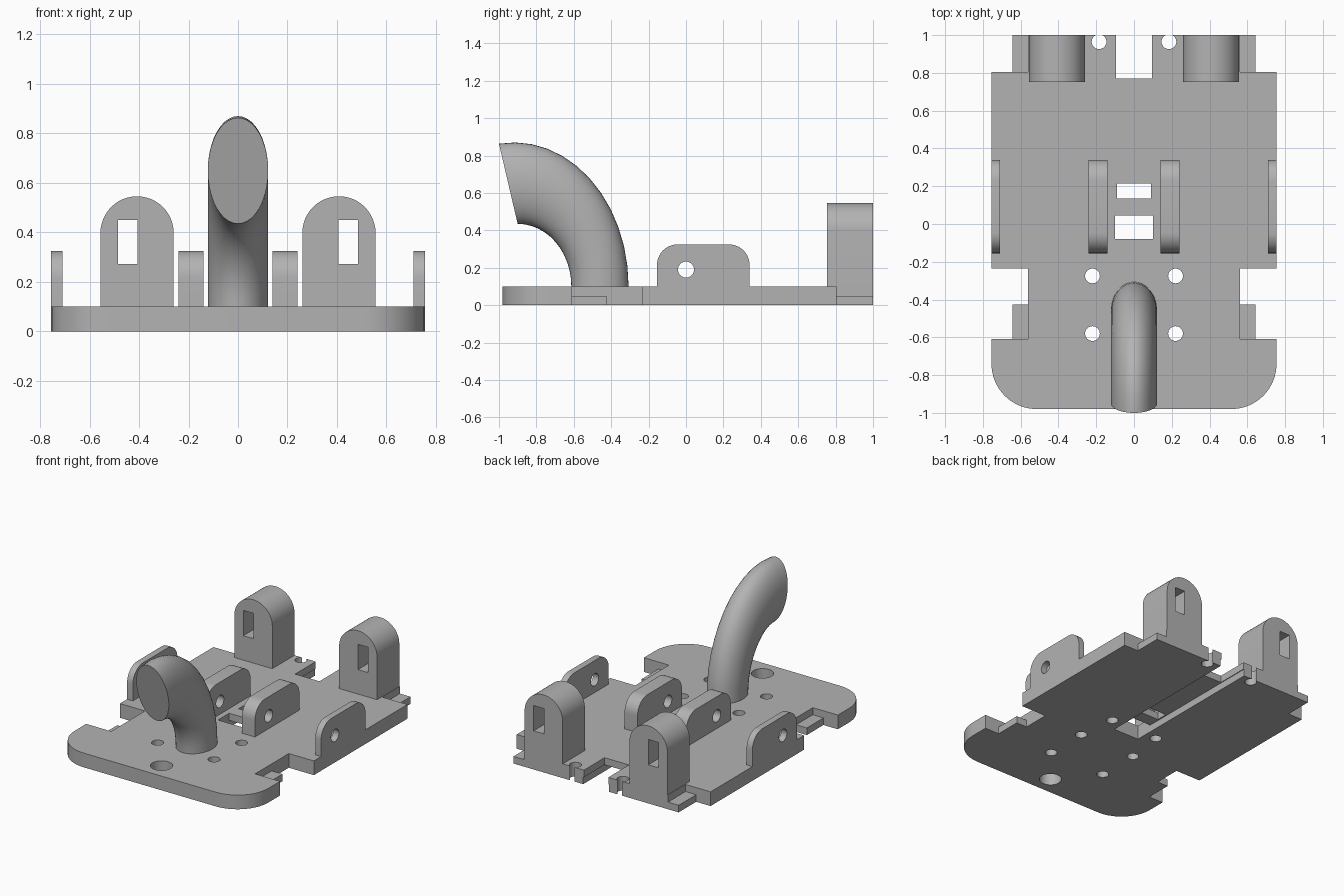
import bpy
import bmesh
from math import sin, cos, pi, radians
from mathutils import Vector

default = bpy.data.objects.get("Cube")
if default:
    bpy.data.objects.remove(default, do_unlink=True)

grey = bpy.data.materials.new("plain grey")
grey.use_nodes = True
grey.diffuse_color = (0.45, 0.45, 0.45, 1)
grey.node_tree.nodes["Principled BSDF"].inputs["Base Color"].default_value = (0.45, 0.45, 0.45, 1)


def finish(name, bm):
    bmesh.ops.recalc_face_normals(bm, faces=bm.faces)
    mesh = bpy.data.meshes.new(name)
    bm.to_mesh(mesh)
    bm.free()
    mesh.materials.append(grey)
    ob = bpy.data.objects.new(name, mesh)
    bpy.context.collection.objects.link(ob)
    return ob


def prism(name, outline, start, end):
    """Extrude a closed 3D outline, given as a function of depth, between two depths."""
    bm = bmesh.new()
    a = [bm.verts.new(p) for p in outline(start)]
    b = [bm.verts.new(p) for p in outline(end)]
    bm.faces.new(a)
    bm.faces.new(b)
    for i in range(len(a)):
        j = (i + 1) % len(a)
        bm.faces.new((a[i], a[j], b[j], b[i]))
    return finish(name, bm)


def box(name, x0, x1, y0, y1, z0, z1):
    return prism(name, lambda z: [(x0, y0, z), (x1, y0, z), (x1, y1, z), (x0, y1, z)], z0, z1)


def arc(cx, cy, r, a0, a1, n=10):
    return [(cx + r * cos(radians(a0 + (a1 - a0) * i / n)),
             cy + r * sin(radians(a0 + (a1 - a0) * i / n))) for i in range(n + 1)]


def drill_z(x, y, r, z0=-0.1, z1=0.2):
    ring = arc(x, y, r, 0, 360, 32)[:-1]
    return prism("drill", lambda z: [(u, v, z) for u, v in ring], z0, z1)


def cut(ob, cutters):
    for c in cutters:
        c.hide_render = True
        m = ob.modifiers.new("cut", "BOOLEAN")
        m.operation = "DIFFERENCE"
        m.solver = "EXACT"
        m.object = c
    bpy.context.view_layer.update()
    result = bpy.data.meshes.new_from_object(ob.evaluated_get(bpy.context.evaluated_depsgraph_get()))
    ob.modifiers.clear()
    ob.data = result
    for c in cutters:
        bpy.data.objects.remove(c, do_unlink=True)


def smooth(ob, angle=35):
    bpy.ops.object.select_all(action="DESELECT")
    ob.select_set(True)
    bpy.context.view_layer.objects.active = ob
    bpy.ops.object.shade_smooth_by_angle(angle=radians(angle))


# Base plate: half outline mirrored, with rounded front and side notches
T = 0.1
half = arc(0.515, -0.74, 0.24, -90, 0) + [
    (0.755, -0.61), (0.56, -0.61), (0.56, -0.235), (0.755, -0.235),
    (0.755, 0.805), (0.56, 0.805), (0.56, 1), (0.095, 1), (0.095, 0.77)]
outline = half + [(-x, y) for x, y in reversed(half)]
plate = prism("base_plate", lambda z: [(x, y, z) for x, y in outline], 0, T)

# Screw holes, front hole, two windows and the channel underneath
holes = [drill_z(s * x, y, 0.039) for s in (-1, 1)
         for x, y in ((0.22, -0.275), (0.22, -0.58), (0.185, 0.965), (0.185, 0))]
holes.append(drill_z(0, -0.85, 0.072))
holes.append(box("window", -0.1, 0.1, -0.08, 0.045, -0.1, 0.2))
holes.append(box("window", -0.09, 0.09, 0.135, 0.215, -0.1, 0.2))
holes.append(box("channel", -0.1, 0.1, -0.08, 1.1, -0.1, 0.05))
cut(plate, holes)
smooth(plate)

# Lug profile in y and z
lug_side = [(-0.155, T), (0.34, T)] + arc(0.23, 0.215, 0.11, 0, 90) + arc(-0.045, 0.215, 0.11, 90, 180)
lug_hole = arc(0, 0.19, 0.043, 0, 360, 32)[:-1]

for side, s in (("left", 1), ("right", -1)):
    # Half-height ledges in the side notch and beside the post
    for place, y0, y1 in (("side", -0.61, -0.425), ("rear", 0.805, 1)):
        a, b = sorted((s * 0.56, s * 0.643))
        box(f"{side}_{place}_ledge", a, b, y0, y1, 0, T / 2)

    # Drilled lugs
    for place, x0, x1 in (("inner", 0.14, 0.24), ("outer", 0.71, 0.755)):
        lug = prism(f"{side}_{place}_lug", lambda x: [(s * x, y, z) for y, z in lug_side], x0, x1)
        cut(lug, [prism("drill", lambda x: [(s * x, y, z) for y, z in lug_hole], x0 - 0.1, x1 + 0.1)])
        smooth(lug)

    # Round-topped rear post with a rectangular slot
    post_front = [(0.26, T), (0.556, T)] + arc(0.408, 0.398, 0.148, 0, 180, 24)
    post = prism(f"{side}_post", lambda y: [(s * x, y, z) for x, z in post_front], 0.753, 1)
    a, b = sorted((s * 0.407, s * 0.486))
    cut(post, [box("slot", a, b, 0.6, 1.2, 0.272, 0.45)])
    smooth(post)

# Curved hook: oval rings spanning an inner and an outer arc
bm = bmesh.new()
rings = []
steps, sides = 12, 40
for i in range(steps + 1):
    to, ti = radians(97.5) * i / steps, radians(90) * i / steps
    outer = Vector((0, -0.92 + 0.613 * cos(to), T + 0.77 * sin(to)))
    inner = Vector((0, -0.9 + 0.287 * cos(ti), T + 0.335 * sin(ti)))
    mid, reach = (outer + inner) / 2, (outer - inner) / 2
    rings.append([bm.verts.new(mid + reach * cos(2 * pi * k / sides)
                               + Vector((0.122 * sin(2 * pi * k / sides), 0, 0))) for k in range(sides)])
for r0, r1 in zip(rings, rings[1:]):
    for k in range(sides):
        n = (k + 1) % sides
        bm.faces.new((r0[k], r0[n], r1[n], r1[k]))
bm.faces.new(rings[0])
bm.faces.new(rings[-1])
smooth(finish("hook", bm), 40)
